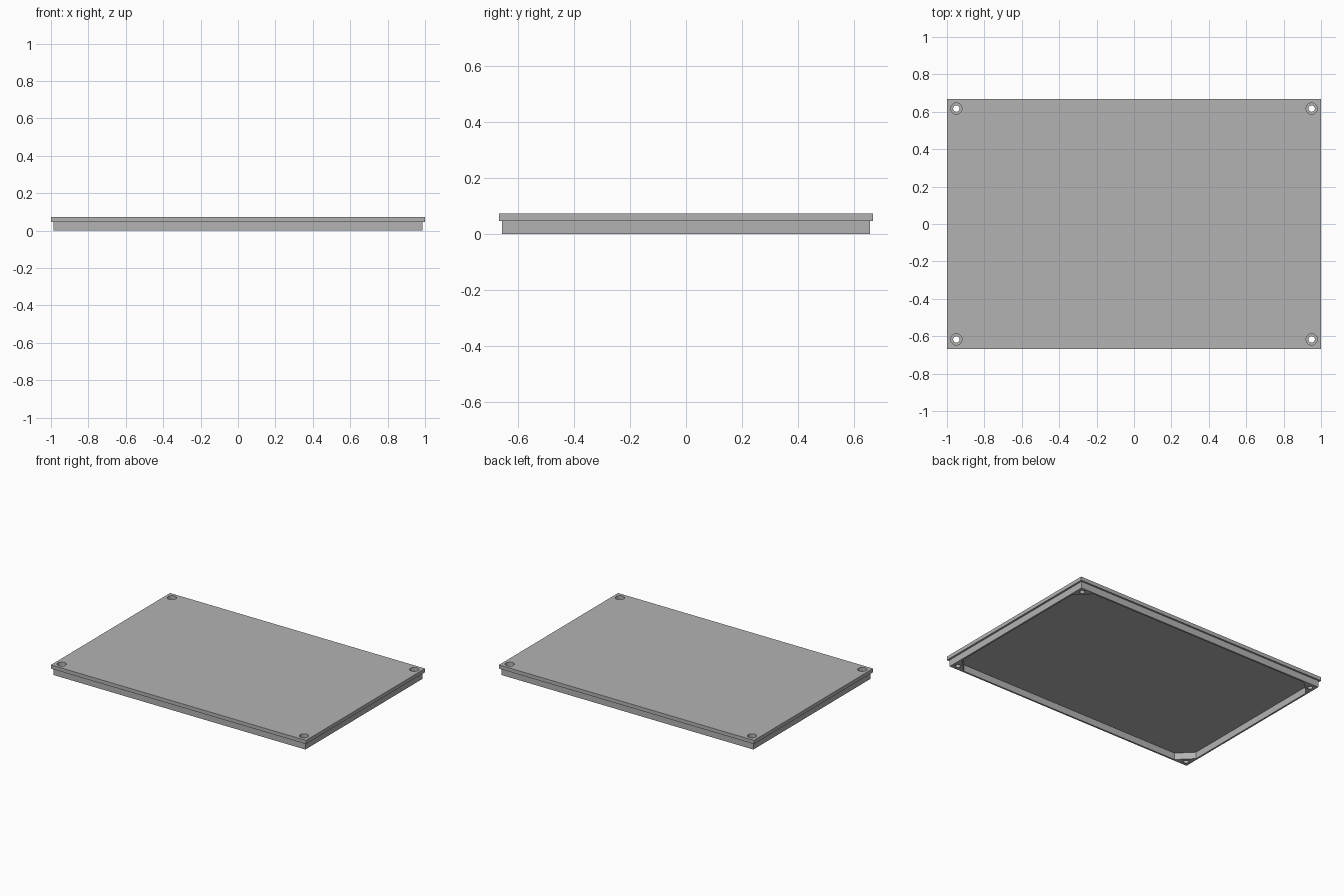
import bpy
import bmesh

cube = bpy.data.objects.get("Cube")
if cube:
    bpy.data.objects.remove(cube, do_unlink=True)

# Overall sizes
HALF_X, HALF_Y, TOP = 1.0, 0.667, 0.073
RIM_X, RIM_Y, RIM_TOP = 0.987, 0.655, 0.047
WALL, CORNER = 0.012, 0.11
HOLE_X, HOLE_Y = 0.95, 0.617
HOLE_R, BORE_R, BORE_FLOOR = 0.017, 0.03, 0.047
SIDES = 24

grey = bpy.data.materials.new("plain grey")
grey.use_nodes = True
grey.diffuse_color = (0.45, 0.45, 0.45, 1)
grey.node_tree.nodes["Principled BSDF"].inputs["Base Color"].default_value = grey.diffuse_color


def prism(name, outline, low, high):
    """Extrude a flat outline from one height to another."""
    bm = bmesh.new()
    face = bm.faces.new([bm.verts.new((x, y, low)) for x, y in outline])
    extruded = bmesh.ops.extrude_face_region(bm, geom=[face])["geom"]
    moved = [v for v in extruded if isinstance(v, bmesh.types.BMVert)]
    bmesh.ops.translate(bm, verts=moved, vec=(0, 0, high - low))
    bmesh.ops.recalc_face_normals(bm, faces=bm.faces)
    mesh = bpy.data.meshes.new(name)
    bm.to_mesh(mesh)
    bm.free()
    mesh.materials.append(grey)
    obj = bpy.data.objects.new(name, mesh)
    bpy.context.collection.objects.link(obj)
    return obj


def rectangle(x, y):
    return [(-x, -y), (x, -y), (x, y), (-x, y)]


def cylinder(name, x, y, radius, low, high):
    bpy.ops.mesh.primitive_cylinder_add(vertices=SIDES, radius=radius, depth=high - low,
                                        location=(x, y, (low + high) / 2))
    obj = bpy.context.object
    obj.name = name
    obj.data.materials.append(grey)
    return obj


def combine(target, tool, operation):
    """Apply a boolean and discard the tool."""
    tool.hide_render = True
    mod = target.modifiers.new(operation.lower(), "BOOLEAN")
    mod.operation, mod.object, mod.solver = operation, tool, "EXACT"
    bpy.context.view_layer.objects.active = target
    bpy.ops.object.modifier_apply(modifier=mod.name)
    bpy.data.objects.remove(tool, do_unlink=True)


# Rim with its hollow, leaving a solid gusset across each corner
rim = prism("rim", rectangle(RIM_X, RIM_Y), 0, RIM_TOP)
ix, iy = RIM_X - WALL, RIM_Y - WALL
cx, cy = RIM_X - CORNER, RIM_Y - CORNER
octagon = [(cx, -iy), (ix, -cy), (ix, cy), (cx, iy),
           (-cx, iy), (-ix, cy), (-ix, -cy), (-cx, -iy)]
combine(rim, prism("hollow", octagon, -0.1, RIM_TOP + 0.1), "DIFFERENCE")

# Overhanging top plate, joined with the rim
lid = prism("lid", rectangle(HALF_X, HALF_Y), RIM_TOP, TOP)
combine(lid, rim, "UNION")

# Stepped screw holes through the four corners
for sx in (-1, 1):
    for sy in (-1, 1):
        x, y = sx * HOLE_X, sy * HOLE_Y
        combine(lid, cylinder("screw_hole", x, y, HOLE_R, -0.1, TOP + 0.1), "DIFFERENCE")
        combine(lid, cylinder("screw_recess", x, y, BORE_R, BORE_FLOOR, TOP + 0.1), "DIFFERENCE")

# Crisp flat faces with smooth hole walls
bpy.ops.object.select_all(action="DESELECT")
lid.select_set(True)
bpy.context.view_layer.objects.active = lid
bpy.ops.object.shade_smooth_by_angle()
